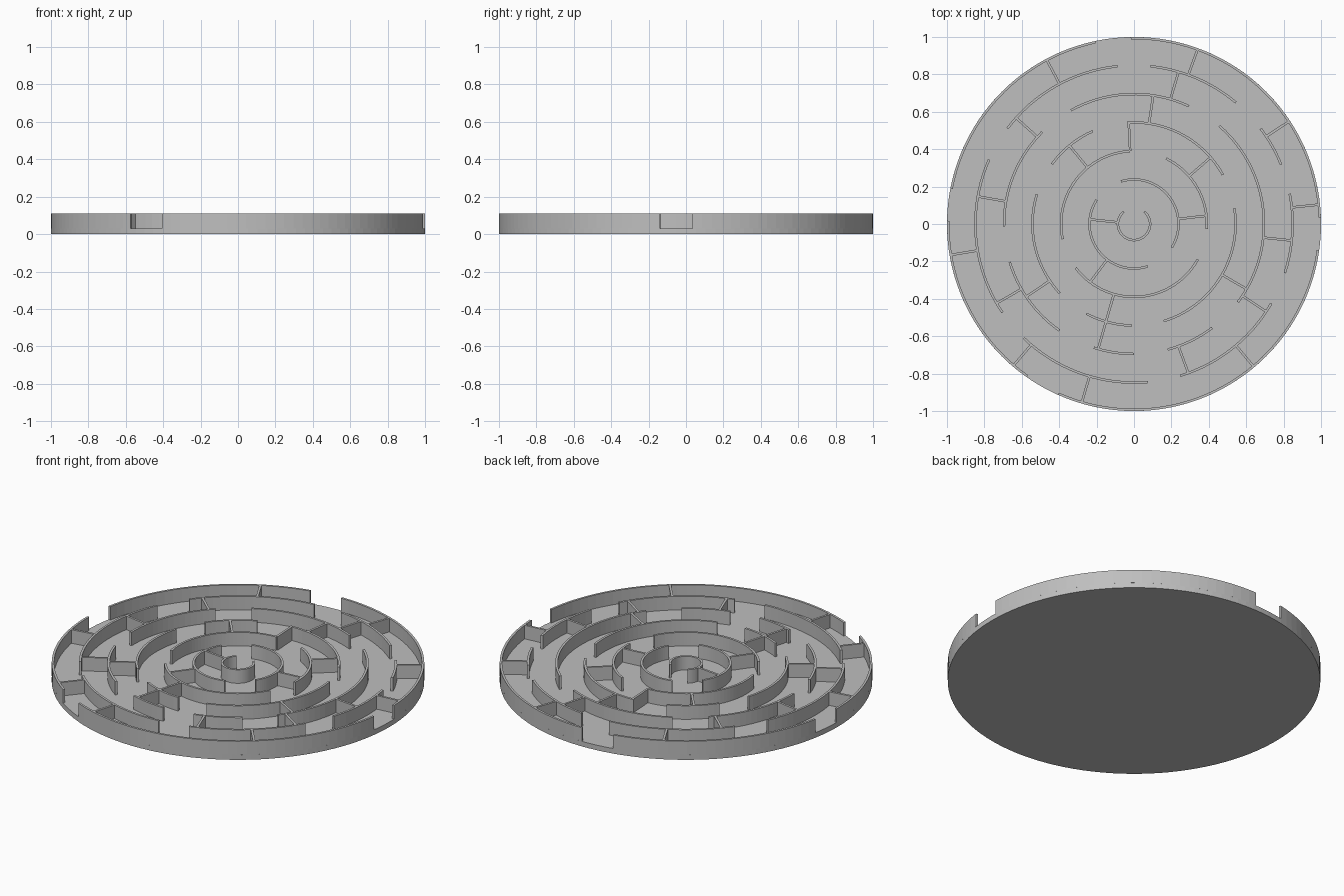
import bpy
import bmesh
from math import radians, cos, sin, ceil

old = bpy.data.objects.get("Cube")
if old:
    bpy.data.objects.remove(old, do_unlink=True)

FLOOR = 0.03
TOP = 0.11
THICK = 0.013
STEP = 3  # degrees per wall segment
RING_RADII = (0.086, 0.238, 0.39, 0.543, 0.695, 0.848, 0.9935)

grey = bpy.data.materials.new("plain grey")
grey.use_nodes = True
colour = (0.52, 0.52, 0.52, 1)
grey.diffuse_color = colour
grey.node_tree.nodes["Principled BSDF"].inputs["Base Color"].default_value = colour


def finish(name, bm):
    """Turn a bmesh into a named grey object."""
    bmesh.ops.recalc_face_normals(bm, faces=bm.faces)
    mesh = bpy.data.meshes.new(name)
    bm.to_mesh(mesh)
    bm.free()
    mesh.materials.append(grey)
    obj = bpy.data.objects.new(name, mesh)
    bpy.context.scene.collection.objects.link(obj)
    return obj


def sweep(bm, sections):
    """Join four-cornered cross-sections into a closed wall."""
    loops = [[bm.verts.new(co) for co in section] for section in sections]
    for a, b in zip(loops, loops[1:]):
        for i in range(4):
            j = (i + 1) % 4
            bm.faces.new((a[i], a[j], b[j], b[i]))
    bm.faces.new(loops[0])
    bm.faces.new(loops[-1])


def curved_wall(bm, radius, start, end):
    """Wall following a circle between two angles in degrees."""
    inner, outer = radius - THICK / 2, radius + THICK / 2
    count = ceil((end - start) / STEP)
    sections = []
    for k in range(count + 1):
        a = radians(start + (end - start) * k / count)
        sections.append([(r * cos(a), r * sin(a), z) for r, z in
                         ((inner, FLOOR), (outer, FLOOR), (outer, TOP), (inner, TOP))])
    sweep(bm, sections)


def straight_wall(bm, inner, outer, angle):
    """Wall running outwards along one angle in degrees."""
    a = radians(angle)
    sections = []
    for r in (inner, outer):
        sections.append([(r * cos(a) - s * sin(a), r * sin(a) + s * cos(a), z) for s, z in
                         ((-THICK / 2, FLOOR), (THICK / 2, FLOOR),
                          (THICK / 2, TOP), (-THICK / 2, TOP))])
    sweep(bm, sections)


# Round base plate
bm = bmesh.new()
bmesh.ops.create_cone(bm, cap_ends=True, segments=120, radius1=1, radius2=1, depth=FLOOR)
bmesh.ops.translate(bm, verts=bm.verts, vec=(0, 0, FLOOR / 2))
finish("base_plate", bm)

# Curved walls: start and end angles on each ring, from the centre outwards
arcs = (
    ((130, 410),),
    ((147, 288), (-32, 107)),
    ((93, 192), (-4, 64), (217, 331)),
    ((29, 94), (-73, 9), (114, 144), (163, 223), (242, 269)),
    ((65, 119), (-37, 49), (135, 181), (197, 235), (252, 270), (285, 307)),
    ((96, 143), (50, 84), (22, 37), (-18, 11), (-73, -30), (226, 275), (156, 214)),
    ((2, 91), (102, 169), (179, 235), (246, 352)),
)
for number, (radius, spans) in enumerate(zip(RING_RADII, arcs), 1):
    bm = bmesh.new()
    for start, end in spans:
        curved_wall(bm, radius, start, end)
    finish(f"ring_wall_{number}", bm)

# Straight walls: angles of the links between each ring and the next
links = (
    (174,),
    (6.5, 233),
    (93, 129.5, 41, 254),
    (81.5, 214, -30, 254),
    (210, 73.7, 138, 170, -6, -33.5, -70),
    (118, 70, 33.5, 6, -50, 253.7, 229.6, 189.6),
)
for number, angles in enumerate(links, 1):
    bm = bmesh.new()
    for angle in angles:
        straight_wall(bm, RING_RADII[number - 1], RING_RADII[number], angle)
    finish(f"link_walls_{number}", bm)
